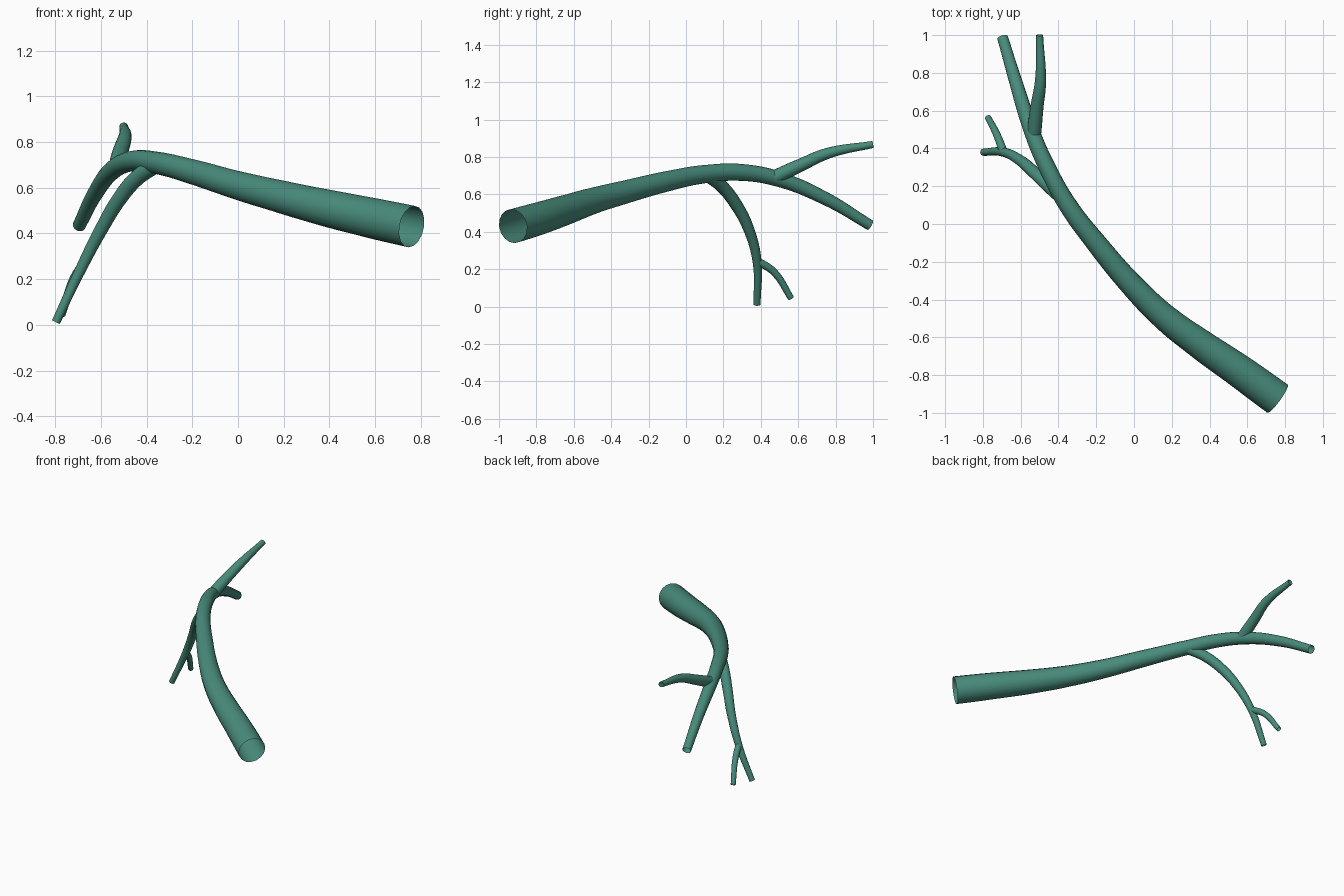
import bpy

if "Cube" in bpy.data.objects:
    bpy.data.objects.remove(bpy.data.objects["Cube"])

teal = bpy.data.materials.new("muted_teal")
teal.diffuse_color = (0.065, 0.26, 0.2, 1)
teal.use_nodes = True
teal.node_tree.nodes["Principled BSDF"].inputs["Base Color"].default_value = teal.diffuse_color


def tube(name, points):
    """Tapered open tube along a smooth path of (x, y, z, radius)."""
    curve = bpy.data.curves.new(name + "_path", 'CURVE')
    curve.dimensions = '3D'
    curve.bevel_depth = 1.0
    curve.bevel_resolution = 6
    curve.resolution_u = 10
    curve.use_fill_caps = False
    spline = curve.splines.new('BEZIER')
    spline.radius_interpolation = 'CARDINAL'
    spline.bezier_points.add(len(points) - 1)
    for bp, (x, y, z, r) in zip(spline.bezier_points, points):
        bp.co = (x, y, z)
        bp.radius = r
        bp.handle_left_type = bp.handle_right_type = 'AUTO'
    path = bpy.data.objects.new(name + "_path", curve)
    bpy.context.collection.objects.link(path)
    bpy.context.view_layer.update()
    depsgraph = bpy.context.evaluated_depsgraph_get()
    mesh = bpy.data.meshes.new_from_object(path.evaluated_get(depsgraph))
    bpy.data.objects.remove(path)
    mesh.name = name
    mesh.materials.clear()
    mesh.materials.append(teal)
    for poly in mesh.polygons:
        poly.use_smooth = True
        poly.material_index = 0
    obj = bpy.data.objects.new(name, mesh)
    bpy.context.collection.objects.link(obj)
    return obj


# Main vessel, thick at the front and arching over to the back
tube("main_trunk", [
    (0.76, -0.925, 0.43, 0.092), (0.56, -0.78, 0.473, 0.088),
    (0.35, -0.635, 0.52, 0.080), (0.17, -0.50, 0.565, 0.071),
    (0.0, -0.335, 0.61, 0.063), (-0.20, -0.10, 0.67, 0.055),
    (-0.35, 0.10, 0.708, 0.049), (-0.46, 0.30, 0.717, 0.045),
    (-0.545, 0.50, 0.68, 0.041), (-0.625, 0.75, 0.575, 0.035),
    (-0.695, 0.985, 0.435, 0.029)])

# Branch rising at the back
tube("upper_branch", [
    (-0.53, 0.47, 0.69, 0.038), (-0.515, 0.61, 0.755, 0.035),
    (-0.495, 0.76, 0.82, 0.029), (-0.50, 1.0, 0.867, 0.019)])

# Branch hanging down on the left
tube("lower_branch", [
    (-0.36, 0.12, 0.70, 0.036), (-0.44, 0.19, 0.645, 0.035),
    (-0.52, 0.265, 0.55, 0.033), (-0.60, 0.335, 0.415, 0.029),
    (-0.69, 0.38, 0.24, 0.024), (-0.797, 0.38, 0.012, 0.019)])

# Small twig splitting from the hanging branch
tube("small_twig", [
    (-0.69, 0.38, 0.245, 0.022), (-0.725, 0.47, 0.185, 0.020),
    (-0.772, 0.562, 0.045, 0.017)])
